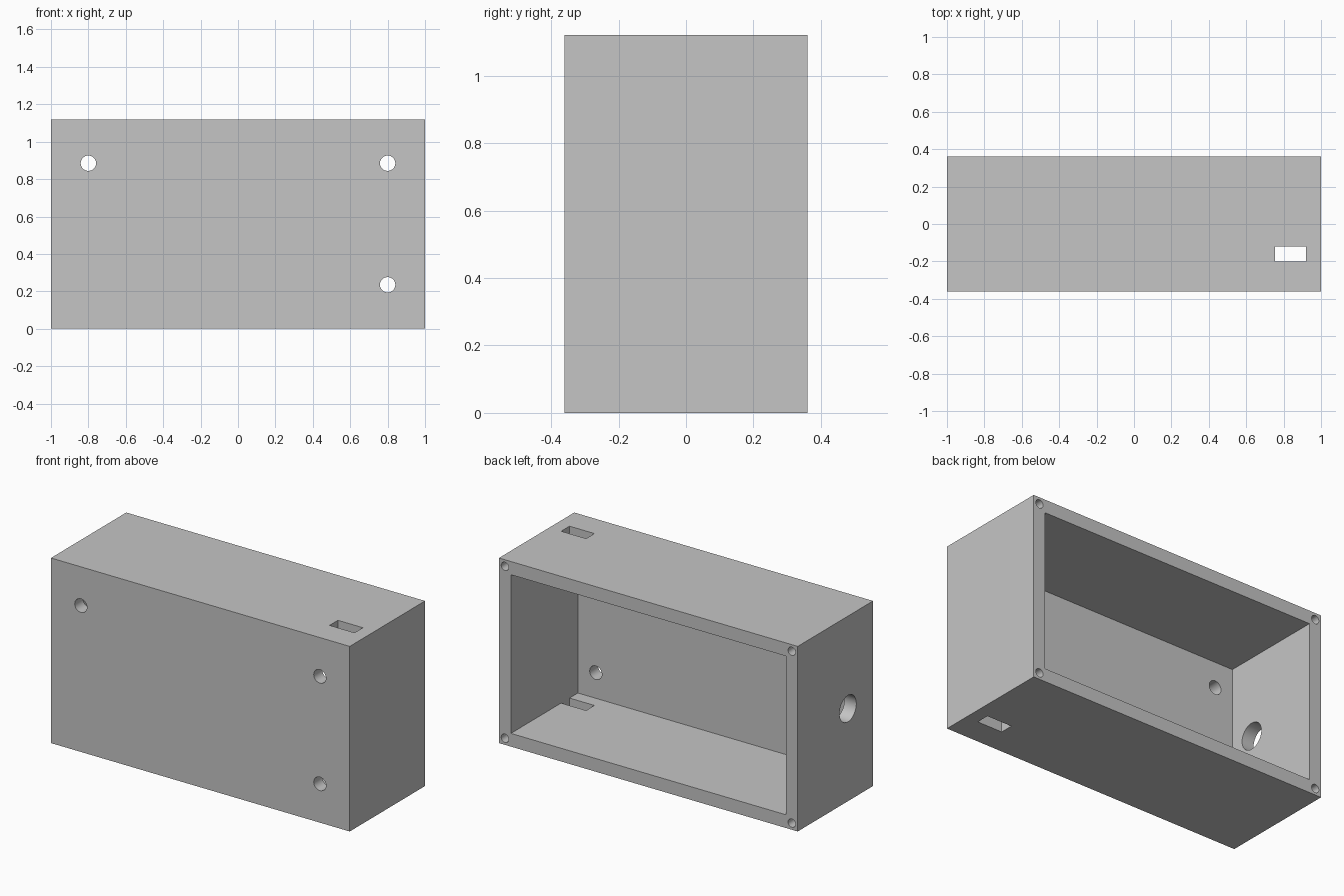
import bpy
import math
from mathutils import Vector

if "Cube" in bpy.data.objects:
    bpy.data.objects.remove(bpy.data.objects["Cube"])

W, D, H, WALL = 2.0, 0.72, 1.12, 0.08

grey = bpy.data.materials.new("plain grey")
grey.use_nodes = True
grey.diffuse_color = (0.56, 0.56, 0.56, 1)
grey.node_tree.nodes["Principled BSDF"].inputs["Base Color"].default_value = (0.56, 0.56, 0.56, 1)


def box(name, low, high):
    low, high = Vector(low), Vector(high)
    bpy.ops.mesh.primitive_cube_add(size=1, location=(low + high) / 2)
    obj = bpy.context.object
    obj.name = name
    obj.scale = high - low
    bpy.ops.object.transform_apply(location=True, rotation=True, scale=True)
    obj.data.materials.append(grey)
    return obj


def drill(name, centre, radius, depth, axis):
    turn = {"x": (0, math.pi / 2, 0), "y": (math.pi / 2, 0, 0)}[axis]
    bpy.ops.mesh.primitive_cylinder_add(vertices=48, radius=radius, depth=depth,
                                        location=centre, rotation=turn)
    obj = bpy.context.object
    obj.name = name
    obj.data.materials.append(grey)
    return obj


def cut(target, cutter):
    mod = target.modifiers.new("cut", "BOOLEAN")
    mod.operation = "DIFFERENCE"
    mod.solver = "EXACT"
    mod.object = cutter
    bpy.context.view_layer.objects.active = target
    bpy.ops.object.modifier_apply(modifier=mod.name)
    bpy.data.objects.remove(cutter)


# Case body, hollowed out from the open back
case = box("case", (-W / 2, -D / 2, 0), (W / 2, D / 2, H))
cut(case, box("cavity", (-W / 2 + WALL, -D / 2 + WALL, WALL),
              (W / 2 - WALL, D / 2 + 0.1, H - WALL)))

# Three mounting holes through the front wall
for x, z in ((-0.8, 0.885), (0.8, 0.885), (0.8, 0.235)):
    cut(case, drill("mounting_hole", (x, -D / 2, z), 0.041, 0.3, "y"))

# Cable slots in the top and bottom walls
for z in (0, H):
    cut(case, box("cable_slot", (0.753, -0.2, z - 0.15), (0.92, -0.12, z + 0.15)))

# Round opening in the right wall
cut(case, drill("side_opening", (-W / 2, -0.12, H / 2), 0.08, 0.3, "x"))

# Blind screw holes in the corners of the back rim
for x in (-0.96, 0.96):
    for z in (0.04, H - 0.04):
        cut(case, drill("screw_hole", (x, D / 2, z), 0.025, 0.4, "y"))

bpy.ops.object.select_all(action="DESELECT")
case.select_set(True)
bpy.context.view_layer.objects.active = case
bpy.ops.object.shade_smooth_by_angle(angle=math.radians(30))
